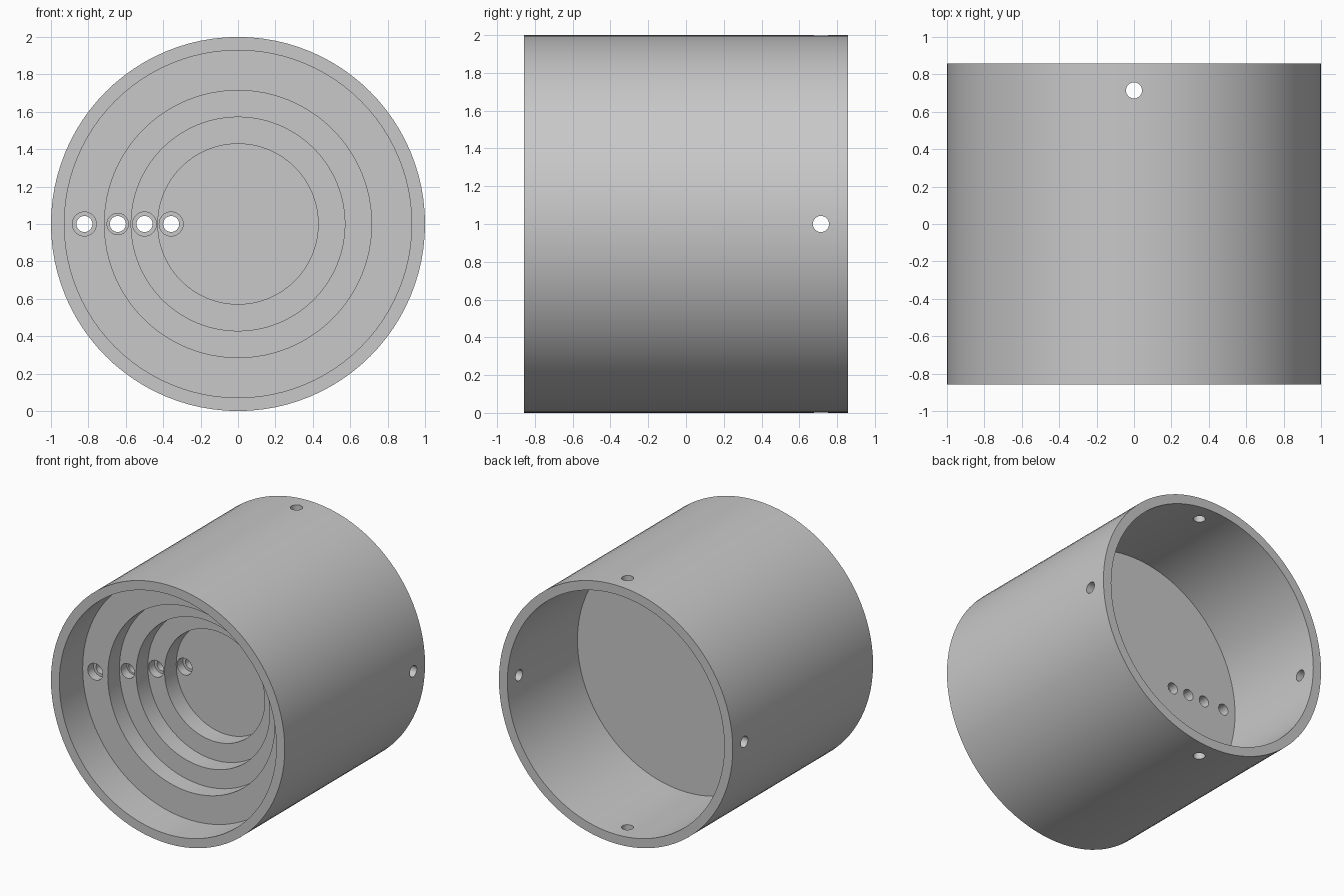
import bpy, bmesh, math
from mathutils import Matrix, Vector

default = bpy.data.objects.get("Cube")
if default:
    bpy.data.objects.remove(default, do_unlink=True)

U = 1 / 14          # one design unit; the outer radius is 14 units
FRONT = -12 * U     # y of the front rim
SEGMENTS = 96


def make_object(name, bm):
    mesh = bpy.data.meshes.new(name)
    bmesh.ops.recalc_face_normals(bm, faces=bm.faces[:])
    bm.to_mesh(mesh)
    bm.free()
    obj = bpy.data.objects.new(name, mesh)
    bpy.context.collection.objects.link(obj)
    return obj


def lathe(name, profile):
    """Spin (radius, y) points around the y axis."""
    bm = bmesh.new()
    verts = [bm.verts.new((r, y, 0)) for r, y in profile]
    edges = [bm.edges.new(pair) for pair in zip(verts, verts[1:])]
    bmesh.ops.spin(bm, geom=verts + edges, cent=(0, 0, 0), axis=(0, 1, 0),
                   angle=2 * math.pi, steps=SEGMENTS)
    bmesh.ops.remove_doubles(bm, verts=bm.verts[:], dist=1e-5)
    return make_object(name, bm)


def add_rod(bm, start, end, radius):
    """Closed cylinder between two points."""
    start, end = Vector(start), Vector(end)
    axis = end - start
    turn = axis.to_track_quat('Z', 'Y').to_matrix().to_4x4()
    bmesh.ops.create_cone(bm, cap_ends=True, segments=32, radius1=radius,
                          radius2=radius, depth=axis.length,
                          matrix=Matrix.Translation((start + end) / 2) @ turn)


def cut(target, bm):
    """Subtract the rods from the target and discard them."""
    cutter = make_object("hole_cutter", bm)
    cutter.hide_render = True
    mod = target.modifiers.new("holes", 'BOOLEAN')
    mod.operation = 'DIFFERENCE'
    mod.solver = 'EXACT'
    mod.object = cutter
    bpy.context.view_layer.objects.active = target
    bpy.ops.object.modifier_apply(modifier=mod.name)
    bpy.data.objects.remove(cutter, do_unlink=True)


# Stepped front recess, outer shell and deep back recess
ledges = [(13, 4), (10, 6), (8, 8), (6, 10)]     # recess radius, depth
profile = [(14 * U, FRONT)]
for radius, depth in ledges:
    top = profile[-1][1]
    profile += [(radius * U, top), (radius * U, FRONT + depth * U)]
profile.append((0, profile[-1][1]))
back = [(0, 0), (13 * U, 0), (13 * U, -FRONT), (14 * U, -FRONT), (14 * U, FRONT)]

housing = lathe("stepped_housing", profile + back)
housing.location.z = 1
bpy.context.view_layer.update()
housing.data.transform(Matrix.Translation((0, 0, 1)))
housing.location.z = 0
bpy.context.view_layer.update()

# One small hole through each ledge, with a wider counterbore at its mouth
through, bores = bmesh.new(), bmesh.new()
for x, (_, depth), bore in zip((11.5, 9, 7, 5), ledges, (0.9, 0.8, 0.9, 0.9)):
    y = FRONT + depth * U
    add_rod(through, (-x * U, y - 0.04, 1), (-x * U, 0.05, 1), 0.6 * U)
    add_rod(bores, (-x * U, y - 0.04, 1), (-x * U, y + U, 1), bore * U)

# Four radial holes near the back rim
for dx, dz in ((1, 0), (-1, 0), (0, 1), (0, -1)):
    add_rod(through, (dx * 0.85, 10 * U, 1 + dz * 0.85),
            (dx * 1.1, 10 * U, 1 + dz * 1.1), 0.6 * U)
cut(housing, through)
cut(housing, bores)

# Single grey finish
grey = bpy.data.materials.new("plain_grey")
grey.use_nodes = True
colour = (0.58, 0.58, 0.58, 1)
grey.diffuse_color = colour
grey.node_tree.nodes["Principled BSDF"].inputs["Base Color"].default_value = colour
housing.data.materials.clear()
housing.data.materials.append(grey)

# Smooth round walls with sharp rims
bpy.ops.object.select_all(action='DESELECT')
housing.select_set(True)
bpy.context.view_layer.objects.active = housing
bpy.ops.object.shade_smooth_by_angle(angle=math.radians(30))
